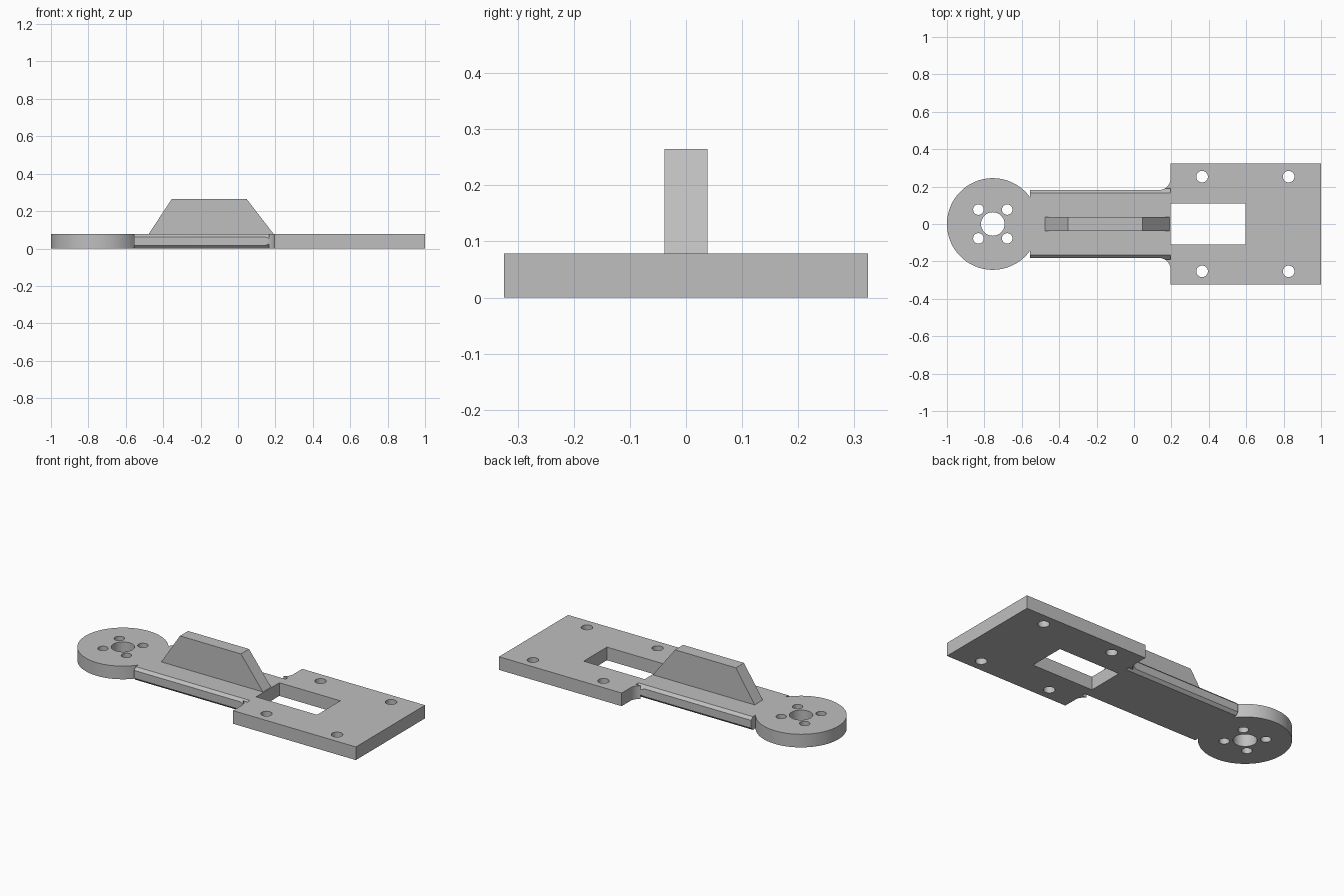
import bpy
import bmesh
from math import sin, cos, pi, asin, acos

if "Cube" in bpy.data.objects:
    bpy.data.objects.remove(bpy.data.objects["Cube"])

THICK = 0.078
DISC_X, DISC_R = -0.755, 0.245
ARM_X0, ARM_Y, CHAMFER = -0.555, 0.182, 0.016
PLATE_X0, PLATE_Y = 0.195, 0.324
FILLET = 0.06

grey = bpy.data.materials.new("light grey")
grey.use_nodes = True
colour = (0.52, 0.52, 0.52, 1)
grey.diffuse_color = colour
grey.node_tree.nodes["Principled BSDF"].inputs["Base Color"].default_value = colour


def prism(name, points, offset):
    """Solid from a closed 3D polygon swept along an offset."""
    bm = bmesh.new()
    face = bm.faces.new([bm.verts.new(p) for p in points])
    swept = bmesh.ops.extrude_face_region(bm, geom=[face])["geom"]
    verts = [g for g in swept if isinstance(g, bmesh.types.BMVert)]
    bmesh.ops.translate(bm, verts=verts, vec=offset)
    bmesh.ops.recalc_face_normals(bm, faces=bm.faces)
    mesh = bpy.data.meshes.new(name)
    bm.to_mesh(mesh)
    bm.free()
    mesh.materials.append(grey)
    obj = bpy.data.objects.new(name, mesh)
    bpy.context.collection.objects.link(obj)
    return obj


def arc(cx, cy, r, start, end, steps):
    return [(cx + r * cos(start + (end - start) * i / steps),
             cy + r * sin(start + (end - start) * i / steps)) for i in range(steps + 1)]


def hole(x, y, r):
    points = [(px, py, -0.1) for px, py in arc(x, y, r, 0, 2 * pi, 32)[:-1]]
    return prism("hole_cutter", points, (0, 0, 0.3))


# Bracket outline: half of it runs from the disc tip to the plate end, then mirrors
joint = acos((ARM_X0 - DISC_X) / DISC_R)
half = arc(DISC_X, 0, DISC_R, pi, joint, 40)
half.append((ARM_X0, ARM_Y))
half += arc(PLATE_X0 - FILLET, ARM_Y + FILLET, FILLET, -pi / 2, 0, 10)
half += [(PLATE_X0, PLATE_Y), (1, PLATE_Y)]
outline = half + [(x, -y) for x, y in reversed(half[1:])]
bracket = prism("bracket", [(x, y, 0) for x, y in outline], (0, 0, THICK))

# Cutters: hub bore, screw holes, window and arm edge chamfers
cutters = [hole(DISC_X, 0, 0.063)]
for side in (-1, 1):
    for x in (-0.077, 0.077):
        cutters.append(hole(DISC_X + x, side * 0.077, 0.028))
    for x in (0.364, 0.827):
        cutters.append(hole(x, side * 0.253, 0.031))
    for top in (True, False):
        over, outer = 0.005, ARM_Y + 0.008
        inner = ARM_Y - CHAMFER - over
        section = [(inner, THICK + over), (outer, THICK + over),
                   (outer, THICK + over - (outer - inner))]
        points = [(ARM_X0 - 0.01, side * y, z if top else THICK - z) for y, z in section]
        cutters.append(prism("chamfer_cutter", points, (PLATE_X0 - ARM_X0 + 0.01, 0, 0)))
window = [(PLATE_X0, -0.109), (0.595, -0.109), (0.595, 0.109), (PLATE_X0, 0.109)]
cutters.append(prism("window_cutter", [(x, y, -0.1) for x, y in window], (0, 0, 0.3)))

bpy.context.view_layer.objects.active = bracket
for cutter in cutters:
    cutter.hide_render = True
    mod = bracket.modifiers.new("cut", 'BOOLEAN')
    mod.operation = 'DIFFERENCE'
    mod.solver = 'EXACT'
    mod.object = cutter
    bpy.ops.object.modifier_apply(modifier=mod.name)
    bpy.data.objects.remove(cutter)

# Upright trapezoid rib on the arm
profile = [(-0.477, THICK), (0.19, THICK), (0.046, 0.265), (-0.354, 0.265)]
rib = prism("stiffening_rib", [(x, -0.038, z) for x, z in profile], (0, 0.076, 0))

# Smooth round walls, sharp edges
bpy.ops.object.select_all(action='DESELECT')
bracket.select_set(True)
bpy.ops.object.shade_smooth_by_angle(angle=pi / 6)
